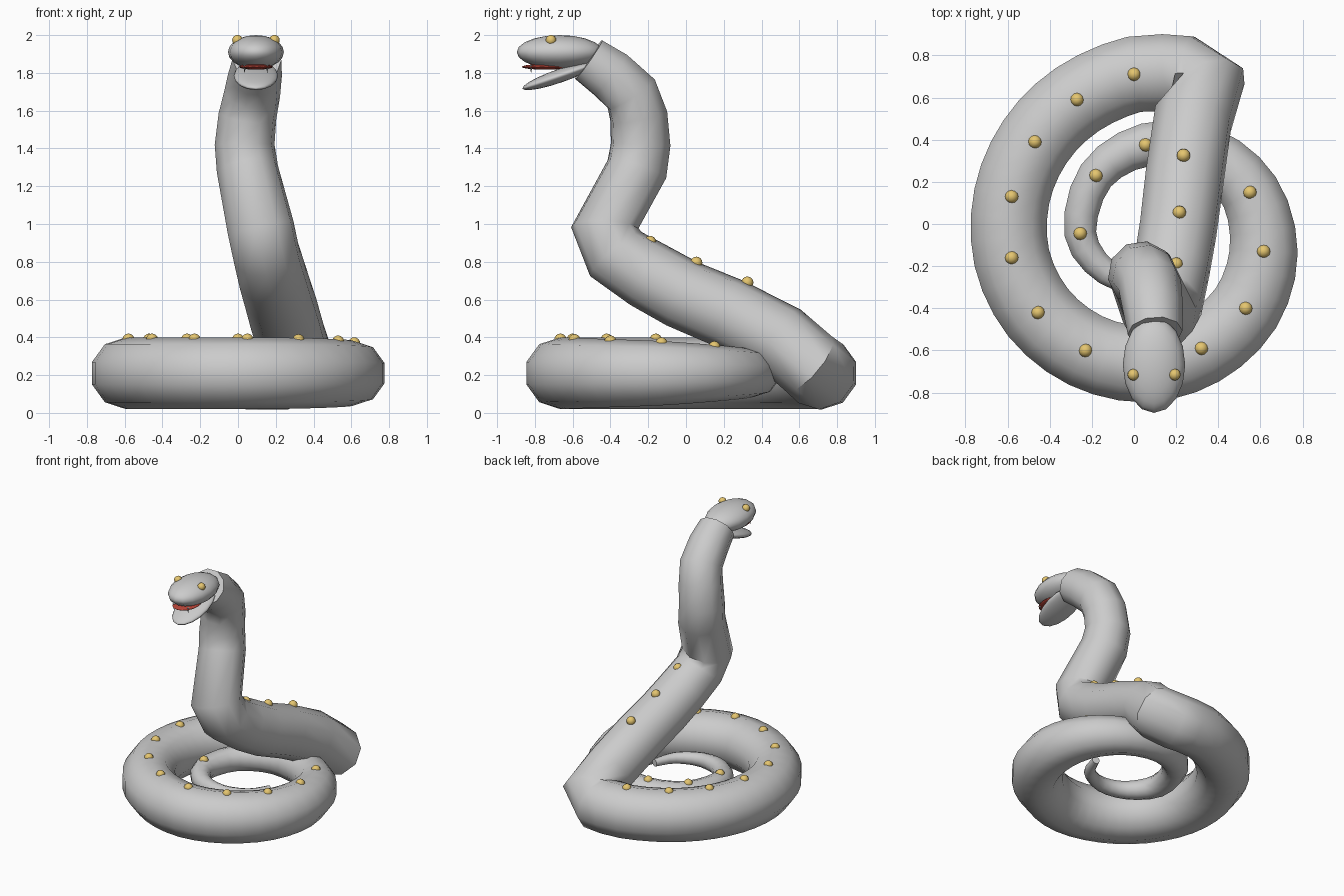
import bpy, bmesh, math
from mathutils import Vector, Quaternion

if "Cube" in bpy.data.objects:
    bpy.data.objects.remove(bpy.data.objects["Cube"])


def material(name, rgb):
    m = bpy.data.materials.new(name)
    m.diffuse_color = (*rgb, 1)
    m.use_nodes = True
    m.node_tree.nodes["Principled BSDF"].inputs["Base Color"].default_value = m.diffuse_color
    return m


GOLD = material("gold", (0.78, 0.56, 0.16))
RED = material("mouth_red", (0.5, 0.06, 0.04))


def finish(name, bm, mat=None):
    me = bpy.data.meshes.new(name)
    bmesh.ops.recalc_face_normals(bm, faces=bm.faces)
    bm.to_mesh(me)
    bm.free()
    ob = bpy.data.objects.new(name, me)
    bpy.context.collection.objects.link(ob)
    if mat:
        me.materials.append(mat)
    bpy.ops.object.select_all(action='DESELECT')
    bpy.context.view_layer.objects.active = ob
    ob.select_set(True)
    bpy.ops.object.shade_smooth_by_angle(angle=math.radians(50))
    return ob


def ellipsoid(name, loc, size, mat=None, tilt=0, seg=16, rings=10):
    bm = bmesh.new()
    bmesh.ops.create_uvsphere(bm, u_segments=seg, v_segments=rings, radius=1)
    ob = finish(name, bm, mat)
    ob.location, ob.scale = loc, size
    ob.rotation_euler.x = tilt
    return ob


def catmull(a, b, c, d, t):
    return 0.5 * (2 * b + (c - a) * t + (2 * a - 5 * b + 4 * c - d) * t * t
                  + (3 * b - a - 3 * c + d) * t ** 3)


# Coil on the ground, tail tip first: x, y, radius
Z = 0.21
coil = [(.30, -.05, .027), (.23, -.20, .04), (.06, -.28, .052), (-.13, -.23, .064),
        (-.255, -.045, .08), (-.18, .23, .092), (.055, .375, .108), (.34, .34, .13),
        (.55, .15, .15), (.615, -.13, .17), (.53, -.40, .18), (.32, -.59, .187),
        (.05, -.665, .19), (-.23, -.60, .19), (-.455, -.42, .19), (-.58, -.16, .19),
        (-.58, .13, .19), (-.47, .39, .19), (-.27, .59, .19), (0, .71, .19),
        (.23, .71, .195)]
pts = [Vector(p) for p in coil]
path = []
for i in range(len(pts) - 1):
    a, b, c = pts[max(i - 1, 0)], pts[i], pts[i + 1]
    d = pts[min(i + 2, len(pts) - 1)]
    steps = 3 if i < len(pts) - 2 else 2
    for k in range(steps):
        p = catmull(a, b, c, d, k / steps)
        path.append((Vector((p.x, p.y, Z)), p.z))
path.append((Vector((.23, .71, Z)), .195))

# Raised neck: x, y, z, radius
neck = [(.35, .65, .26, .19), (.28, .50, .39, .19), (.24, .22, .53, .19),
        (.21, -.02, .63, .187), (.18, -.20, .73, .185), (.15, -.37, .84, .18),
        (.12, -.43, .98, .18), (.05, -.26, 1.29, .165), (.035, -.24, 1.42, .16),
        (.05, -.25, 1.57, .155), (.075, -.29, 1.69, .15), (.09, -.40, 1.79, .143),
        (.10, -.515, 1.87, .13)]
path += [(Vector(n[:3]), n[3]) for n in neck]

# Body tube: ten-sided rings carried along the path
SIDES = 10
bm = bmesh.new()
up, old_t, last = Vector((0, 0, 1)), None, None
for i, (p, r) in enumerate(path):
    before = p - path[i - 1][0] if i else path[1][0] - p
    after = path[i + 1][0] - p if i < len(path) - 1 else before
    t = (before.normalized() + after.normalized()).normalized()
    if old_t:
        up = old_t.rotation_difference(t) @ up
    up = (up - t * up.dot(t)).normalized()
    side = t.cross(up)
    ring = [bm.verts.new(p + r * (up * math.cos(a) + side * math.sin(a)))
            for a in (2 * math.pi * k / SIDES for k in range(SIDES))]
    if last:
        for k in range(SIDES):
            n = (k + 1) % SIDES
            bm.faces.new((last[k], last[n], ring[n], ring[k]))
    else:
        bm.faces.new(ring)
    last, old_t = ring, t
bm.faces.new(last)
finish("body", bm)

# Gold studs along the spine
studs = [(x, y, Z + r - .012) for x, y, r in coil[4:-1]]
studs += [(.235, .325, .69), (.215, .055, .795), (.20, -.19, .905)]
for i, s in enumerate(studs):
    ellipsoid(f"spine_stud_{i + 1}", s, (.032,) * 3, GOLD, seg=12, rings=8)

# Head, lower jaw and mouth
CX = .095
ellipsoid("head", (CX, -.668, 1.91), (.148, .228, .09))
ellipsoid("lower_jaw", (CX, -.667, 1.785), (.118, .21, .036), tilt=math.radians(19))
ellipsoid("mouth", (CX, -.745, 1.832), (.09, .125, .015), RED)

# Eyes and fangs, one pair each
for name, s in (("left", -1), ("right", 1)):
    ellipsoid(f"{name}_eye", (CX + s * .098, -.715, 1.973), (.028,) * 3, GOLD, seg=12, rings=8)
    bm = bmesh.new()
    bmesh.ops.create_cone(bm, cap_ends=True, segments=8, radius1=0, radius2=.008, depth=.045)
    finish(f"{name}_fang", bm).location = (CX + s * .06, -.82, 1.82)
